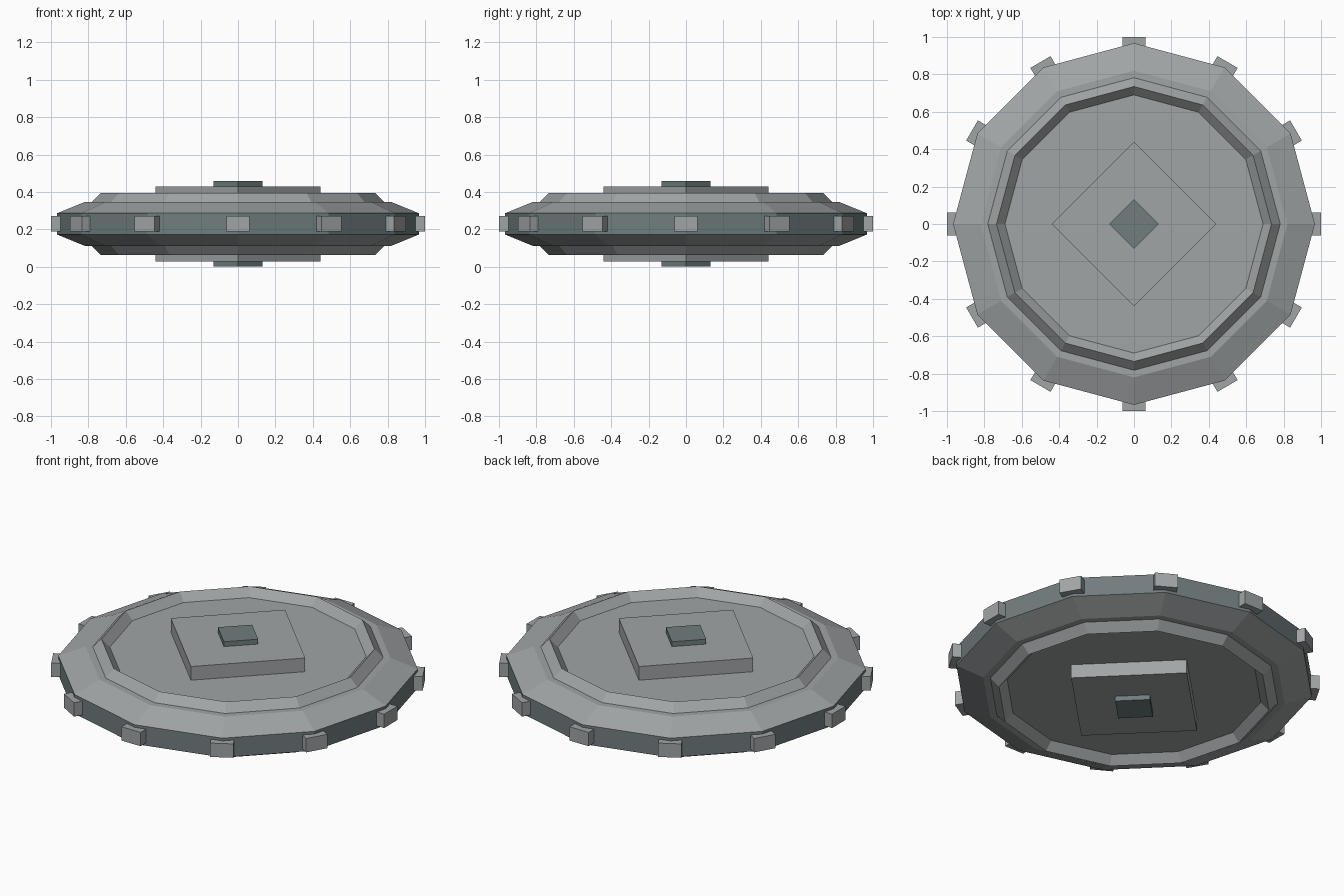
import bpy, bmesh
from math import sin, cos, pi
from mathutils import Matrix

if "Cube" in bpy.data.objects:
    bpy.data.objects.remove(bpy.data.objects["Cube"])

MID = 0.229  # height of the symmetry plane


def material(name, rgb):
    mat = bpy.data.materials.new(name)
    mat.diffuse_color = (*rgb, 1)
    mat.use_nodes = True
    mat.node_tree.nodes["Principled BSDF"].inputs["Base Color"].default_value = mat.diffuse_color
    return mat


grey = material("mid_grey", (0.355, 0.375, 0.38))
dark = material("dark_grey", (0.165, 0.205, 0.21))


def add_object(name, bm, mat):
    bmesh.ops.recalc_face_normals(bm, faces=bm.faces)
    mesh = bpy.data.meshes.new(name)
    bm.to_mesh(mesh)
    bm.free()
    mesh.materials.append(mat)
    obj = bpy.data.objects.new(name, mesh)
    bpy.context.collection.objects.link(obj)
    return obj


def lathe(name, profile, sides, mat):
    """Revolve (radius, z offset from mid plane) points into a faceted solid."""
    bm = bmesh.new()
    rings = [[bm.verts.new((r * cos(2 * pi * i / sides), r * sin(2 * pi * i / sides), MID + z))
              for i in range(sides)] for r, z in profile]
    for a, b in zip(rings, rings[1:]):
        for i in range(sides):
            j = (i + 1) % sides
            bm.faces.new((a[i], a[j], b[j], b[i]))
    bm.faces.new(rings[0])
    bm.faces.new(rings[-1])
    return add_object(name, bm, mat)


# Twelve-sided disc with a raised ridge on both faces
half = [(0.967, 0.057), (0.82, 0.117), (0.782, 0.117), (0.735, 0.165), (0.69, 0.119)]
lower = [(r, -z) for r, z in reversed(half)]
disc = lathe("disc_body", lower + half, 12, grey)

# Dark band on the outer wall of the disc
disc.data.materials.append(dark)
for p in disc.data.polygons:
    if abs(p.normal.z) < 0.01 and abs(p.center.z - MID) < 0.01:
        p.material_index = 1

# Square hub blocks, visible on both faces
lathe("hub_plate", [(0.44, -0.2), (0.44, 0.2)], 4, grey)
lathe("hub_cap", [(0.132, -MID), (0.132, MID)], 4, dark)

# Small studs on each corner of the rim
for k in range(12):
    bm = bmesh.new()
    bmesh.ops.create_cube(bm, size=1, matrix=Matrix.Rotation(k * pi / 6, 4, 'Z')
                          @ Matrix.Translation((0.96, 0, MID))
                          @ Matrix.Diagonal((0.08, 0.125, 0.082, 1)))
    add_object(f"rim_stud_{k + 1}", bm, grey)
